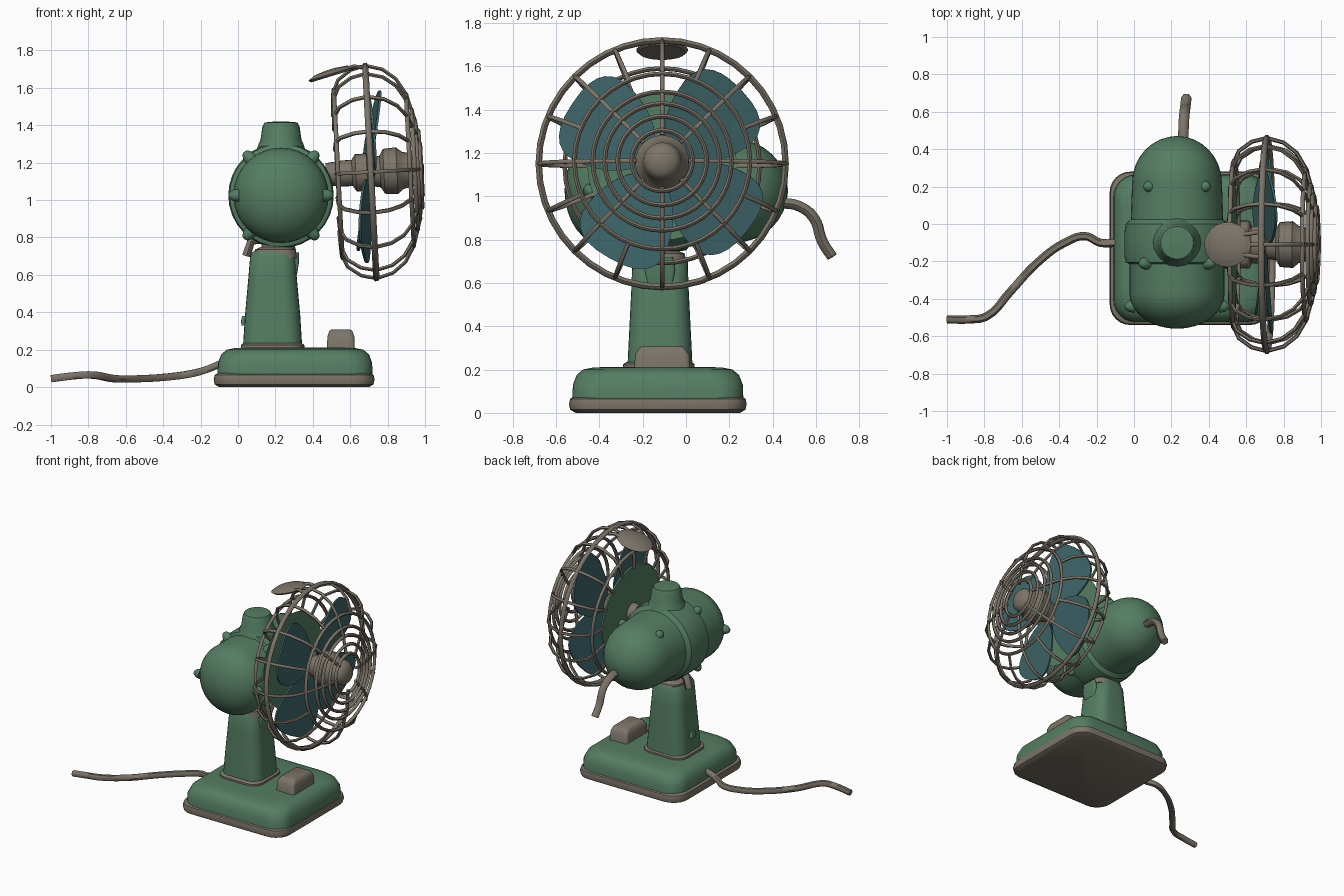
import bpy, bmesh, math
from mathutils import Vector, Matrix

if "Cube" in bpy.data.objects:
    bpy.data.objects.remove(bpy.data.objects["Cube"])


def mat(name, rgb):
    m = bpy.data.materials.new(name)
    m.diffuse_color = (*rgb, 1)
    m.use_nodes = True
    m.node_tree.nodes["Principled BSDF"].inputs["Base Color"].default_value = m.diffuse_color
    return m


GREEN = mat("enamel green", (0.09, 0.205, 0.125))
GREY = mat("warm grey", (0.20, 0.175, 0.14))
TEAL = mat("blade teal", (0.05, 0.135, 0.145))
TAU = 2 * math.pi


def finish(name, mesh, m, mw=None, angle=40):
    ob = bpy.data.objects.new(name, mesh)
    bpy.context.collection.objects.link(ob)
    mesh.materials.clear()
    mesh.materials.append(m)
    if mw:
        mesh.transform(mw)
    bpy.ops.object.select_all(action='DESELECT')
    ob.select_set(True)
    bpy.context.view_layer.objects.active = ob
    bpy.ops.object.shade_smooth_by_angle(angle=math.radians(angle))
    return ob


def skin(name, loops, m, mw=None, angle=40):
    """Join equal-length closed point loops and cap both ends."""
    bm = bmesh.new()
    rows = [[bm.verts.new(p) for p in lp] for lp in loops]
    n = len(rows[0])
    for a, b in zip(rows, rows[1:]):
        for i in range(n):
            j = (i + 1) % n
            bm.faces.new((a[i], a[j], b[j], b[i]))
    bm.faces.new(rows[0][::-1])
    bm.faces.new(rows[-1])
    bmesh.ops.recalc_face_normals(bm, faces=bm.faces)
    me = bpy.data.meshes.new(name)
    bm.to_mesh(me)
    bm.free()
    return finish(name, me, m, mw, angle)


def lathe(name, prof, loc, axis, m, n=32, angle=40):
    """prof: (radius, distance along axis)."""
    loops = [[(r * math.cos(TAU * i / n), r * math.sin(TAU * i / n), d) for i in range(n)]
             for r, d in prof]
    mw = Matrix.Translation(loc) @ Vector(axis).to_track_quat('Z', 'Y').to_matrix().to_4x4()
    return skin(name, loops, m, mw, angle)


def rounded(cx, cy, sections, name, m, seg=6, angle=40):
    """sections: (half x, half y, corner radius, z)."""
    loops = []
    for hx, hy, r, z in sections:
        lp = []
        for q, (sx, sy) in enumerate([(1, 1), (-1, 1), (-1, -1), (1, -1)]):
            for k in range(seg + 1):
                a = math.pi / 2 * (q + k / seg)
                lp.append((cx + sx * (hx - r) + r * math.cos(a),
                           cy + sy * (hy - r) + r * math.sin(a), z))
        loops.append(lp)
    return skin(name, loops, m, None, angle)


def tubes(name, paths, r, m, mw=None, cyclic=False, smooth=False):
    cu = bpy.data.curves.new(name, 'CURVE')
    cu.dimensions = '3D'
    cu.bevel_depth, cu.bevel_resolution, cu.use_fill_caps = r, 1, True
    cu.resolution_u = 5
    for pts in paths:
        sp = cu.splines.new('BEZIER' if smooth else 'POLY')
        P = sp.bezier_points if smooth else sp.points
        P.add(len(pts) - 1)
        for q, p in zip(P, pts):
            q.co = p if smooth else (*p, 1)
            if smooth:
                q.handle_left_type = q.handle_right_type = 'AUTO'
        sp.use_cyclic_u = cyclic
    tmp = bpy.data.objects.new("tmp", cu)
    bpy.context.collection.objects.link(tmp)
    bpy.context.view_layer.update()
    me = bpy.data.meshes.new_from_object(tmp.evaluated_get(bpy.context.evaluated_depsgraph_get()))
    bpy.data.objects.remove(tmp)
    return finish(name, me, m, mw, 60)


# base: grey foot lip and green cover
rounded(0.30, -0.13, [(.40, .38, .11, 0), (.425, .405, .11, .015), (.43, .41, .11, .04),
                      (.425, .405, .11, .065), (.405, .385, .1, .075)], "foot_lip", GREY)
rounded(0.305, -0.13, [(.415, .395, .12, .065), (.412, .392, .12, .13), (.395, .375, .13, .175),
                       (.365, .345, .13, .20), (.32, .30, .12, .209), (.26, .24, .1, .212)],
        "base_cover", GREEN)
# switch on the base
rounded(0.55, -0.11, [(.075, .13, .02, .19), (.072, .125, .02, .27), (.062, .105, .02, .30),
                      (.05, .09, .02, .308)], "switch", GREY)

# column with collar, neck and small lugs
rounded(0.185, -0.125, [(.17, .165, .08, .20), (.17, .165, .08, .225), (.155, .15, .08, .235)],
        "column_collar", GREY)
rounded(0.185, -0.12, [(.158, .15, .085, .22), (.148, .142, .085, .38), (.13, .132, .08, .58),
                       (.12, .128, .08, .70), (.105, .115, .07, .725)], "column", GREEN)
rounded(0.20, -0.12, [(.115, .12, .07, .69), (.11, .115, .07, .735), (.075, .08, .05, .75),
                      (.07, .075, .05, .82)], "neck", GREY)
rounded(0.30, -0.12, [(.015, .06, .012, .60), (.025, .07, .015, .66), (.025, .06, .015, .72)],
        "column_bracket", GREEN)
rounded(0.035, -0.12, [(.015, .03, .01, .33), (.02, .03, .01, .35), (.012, .02, .01, .38)],
        "column_lug", GREEN)
tubes("neck_lever", [[(.12, -.1, .79), (.07, -.1, .78), (.045, -.1, .70)]], .027, GREY)

# motor housing: long capsule along y with saddle band
H = (0.23, 0, 1.025)
rear = [(.24 * math.cos(t), .22 + .25 * math.sin(t)) for t in [i * math.pi / 16 for i in range(8)]]
front = [(.255 * math.cos(t), -.37 - .19 * math.sin(t)) for t in [i * math.pi / 16 for i in range(8)]]
lathe("motor_rear", [(.25, -.05)] + rear + [(.01, .47)], H, (0, 1, 0), GREEN)
lathe("motor_front", [(.01, -.56)] + front[::-1] + [(.255, -.15)], H, (0, 1, 0), GREEN)
lathe("motor_band", [(.25, -.215), (.275, -.205), (.282, -.17), (.282, -.05), (.275, .0),
                     (.24, .03)], H, (0, 1, 0), GREEN)
# oscillation knob on top
lathe("top_knob", [(.14, 1.24), (.12, 1.30), (.11, 1.32), (.10, 1.39), (.088, 1.415),
                   (.03, 1.42)], (0.23, -0.10, 0), (0, 0, 1), GREEN, 20)
# screw nubs round the front cap and band
for i, (a, y, r) in enumerate([(0, -.44, .225), (180, -.44, .225), (50, -.21, .25),
                               (130, -.21, .25), (-50, -.21, .25), (-130, -.21, .25),
                               (50, .2, .21), (130, .2, .21)]):
    d = Vector((math.cos(math.radians(a)), 0, math.sin(math.radians(a))))
    lathe("screw_nub_%d" % i, [(.035, 0), (.03, .03), (.018, .05), (.005, .055)],
          Vector(H) + d * r + Vector((0, y, 0)), d, GREEN, 12)
# rear handle
tubes("rear_handle", [[(.265, .42, .97), (.265, .52, .955), (.27, .59, .90), (.275, .63, .79),
                       (.28, .675, .72)]], .028, GREY, smooth=True)

# guard: rings and ribs about a slightly raised axis
CAGE = Matrix.Translation((.71, -.11, 1.15)) @ Matrix.Rotation(math.radians(-3), 4, 'Y')


def polar(x, r, a):
    return (x, r * math.cos(a), r * math.sin(a))


def ring(x, r, n=40):
    return [polar(x, r, TAU * i / n) for i in range(n)]


tubes("guard_rim", [ring(0, .57)], .017, GREY, CAGE, True)
tubes("guard_rings", [ring(.21, .405), ring(.235, .32), ring(.25, .265), ring(.265, .205),
                      ring(.27, .14), ring(-.175, .45)],
      .012, GREY, CAGE, True)
profile = [(-.185, .33), (-.18, .43), (-.15, .50), (-.08, .55), (0, .57), (.09, .545),
           (.16, .49), (.21, .405), (.25, .265), (.27, .12)]
tubes("guard_ribs", [[polar(x, r, TAU * i / 16) for x, r in profile[:10 if i % 2 == 0 else 8]]
                     for i in range(16)], .011, GREY, CAGE)
# dished back plate behind the blades
lathe("back_plate", [(.02, -.19), (.34, -.185), (.345, -.175), (.02, -.175)],
      CAGE.translation, CAGE.col[0].xyz, GREEN, 40)

# hub and nose cap
lathe("hub", [(.06, -.24), (.07, -.15), (.07, -.10), (.10, -.08), (.10, -.02), (.075, 0),
              (.085, .05), (.12, .07), (.125, .14), (.10, .17), (.09, .21), (.085, .25),
              (.06, .275), (.02, .285)], CAGE.translation, CAGE.col[0].xyz, GREY, 24)

# four broad pitched blades
FAN = Matrix.Translation((.70, -.11, 1.15)) @ Matrix.Rotation(math.radians(4), 4, 'Y')
for i, deg in enumerate((43, 146, 241, 321)):
    a = math.radians(deg)
    er = Vector((0, math.cos(a), math.sin(a)))
    et = Vector((0, -math.sin(a), math.cos(a)))
    loops = []
    for off in (-.006, .006):
        lp = []
        for k in range(32):
            t = TAU * k / 32
            c, s = math.cos(t), math.sin(t)
            u = .285 + .215 * math.copysign(abs(c) ** .85, c)
            v = .20 * math.copysign(abs(s) ** .8, s) * (.6 + .4 * u / .285)
            lp.append(er * u + et * v + Vector((off + v * .15, 0, 0)))
        loops.append(lp)
    skin("blade_%d" % i, loops, TEAL, FAN)

# leaf-shaped carrying tab over the guard
TAB = Matrix.Translation((.50, -.11, 1.675)) @ Matrix.Rotation(math.radians(-17), 4, 'Y')
skin("top_tab", [[(.13 * s * math.cos(TAU * i / 24), .12 * s * math.sin(TAU * i / 24), z)
                  for i in range(24)] for s, z in ((.9, -.012), (1, 0), (.7, .018), (.2, .025))],
     GREY, TAB)
tubes("tab_stays", [[(.56, -.11 + s * .05, 1.695), (.62, -.11 + s * .06, 1.715),
                     (.69, -.11 + s * .07, 1.705)] for s in (-1, 1)], .012, GREY)

# power cord
tubes("power_cord", [[(-.08, -.10, .13), (-.18, -.10, .09), (-.26, -.065, .07), (-.37, -.10, .055),
                      (-.52, -.21, .045), (-.66, -.36, .045), (-.79, -.495, .065),
                      (-.88, -.51, .06), (-1.0, -.51, .045)]], .022, GREY, smooth=True)
